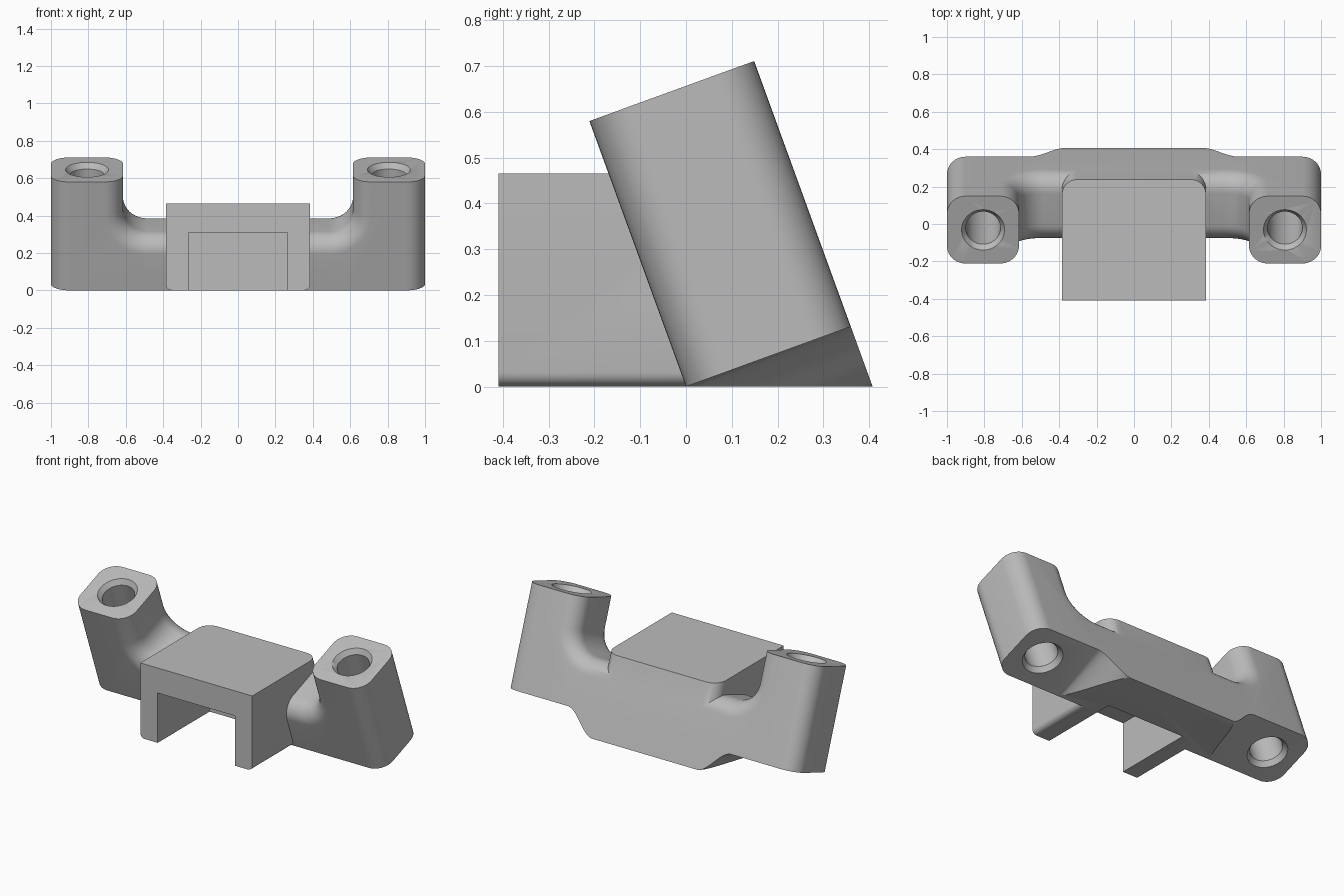
import bpy, bmesh, math
from mathutils import Matrix

if "Cube" in bpy.data.objects:
    bpy.data.objects.remove(bpy.data.objects["Cube"])

TILT = Matrix.Rotation(math.radians(20), 4, 'X')
DEPTH, HEIGHT, POST_IN, BRIDGE = 0.383, 0.617, 0.615, 0.30

grey = bpy.data.materials.new("plain_grey")
grey.use_nodes = True
grey.diffuse_color = (0.5, 0.5, 0.5, 1)
grey.node_tree.nodes["Principled BSDF"].inputs["Base Color"].default_value = (0.5, 0.5, 0.5, 1)


def finish(bm, name):
    bmesh.ops.recalc_face_normals(bm, faces=bm.faces)
    mesh = bpy.data.meshes.new(name)
    bm.to_mesh(mesh)
    bm.free()
    mesh.materials.append(grey)
    ob = bpy.data.objects.new(name, mesh)
    bpy.context.collection.objects.link(ob)
    return ob


def prism(points, move):
    """Extrude a closed outline of 3D points along a vector."""
    bm = bmesh.new()
    face = bm.faces.new([bm.verts.new(p) for p in points])
    ext = bmesh.ops.extrude_face_region(bm, geom=[face])["geom"]
    bmesh.ops.translate(bm, vec=move, verts=[v for v in ext if isinstance(v, bmesh.types.BMVert)])
    bmesh.ops.recalc_face_normals(bm, faces=bm.faces)
    return bm


def round_edges(bm, test, radius, segments):
    edges = [e for e in bm.edges if test(*e.verts)]
    bmesh.ops.bevel(bm, geom=edges, offset=radius, segments=segments, profile=0.5,
                    affect='EDGES', clamp_overlap=False)


def block(name, x, y0, y1, z0, z1):
    return finish(prism([(-x, y0, z0), (x, y0, z0), (x, y1, z0), (-x, y1, z0)], (0, 0, z1 - z0)), name)


def combine(target, tool, operation):
    mod = target.modifiers.new(operation, 'BOOLEAN')
    mod.operation, mod.solver, mod.object = operation, 'EXACT', tool
    bpy.context.view_layer.objects.active = target
    bpy.ops.object.modifier_apply(modifier=mod.name)
    bpy.data.objects.remove(tool)


# Tilted body: half outline from the bottom middle, round the post, to the bridge
half = []
for i in range(13):
    t = i / 12
    half.append((0.36 + 0.2 * t, -0.14 * (1 - t * t * (3 - 2 * t))))
half += [(1, 0), (1, HEIGHT), (POST_IN, HEIGHT)]
fillet = 0.13
for i in range(11):
    a = math.pi / 2 * i / 10
    half.append((POST_IN - fillet + fillet * math.cos(a), BRIDGE + fillet - fillet * math.sin(a)))
outline = half + [(-x, z) for x, z in reversed(half)]
bm = prism([(x, 0, z) for x, z in outline], (0, DEPTH, 0))


def soft_edge(a, b):
    if abs(a.co.y - b.co.y) > 0.01:
        return False
    outer = a.co.x == b.co.x and abs(a.co.x) > 0.99
    inner = all(abs(v.co.x) < 0.62 and v.co.z > 0.2 for v in (a, b))
    return outer or inner


round_edges(bm, soft_edge, 0.1, 10)
bmesh.ops.transform(bm, matrix=TILT, verts=bm.verts)
body = finish(bm, "bracket_body")
combine(body, block("ground_cutter", 1.5, -1, 1, -0.5, 0), 'DIFFERENCE')

# Centre housing: plan outline with round back corners, back leaning with the body
W, TOP, BACK, R = 0.385, 0.465, 0.407, 0.08
plan = [(W, -0.41), (W, 0.15)]
for i in range(9):
    a = math.pi / 2 * i / 8
    plan.append((W - R + R * math.cos(a), BACK - R + R * math.sin(a)))
plan += [(-x, y) for x, y in reversed(plan)]
bm = prism([(x, y, 0.0005) for x, y in plan], (0, 0, TOP))
for v in bm.verts:
    if v.co.y > 0.2:
        v.co.y -= v.co.z * math.tan(math.radians(20))
round_edges(bm, lambda a, b: max(a.co.z, b.co.z) < 0.01 and abs(a.co.x) > 0.38
            and a.co.x == b.co.x and min(a.co.y, b.co.y) < -0.4, 0.03, 5)
combine(body, finish(bm, "housing"), 'UNION')

# Slot under the housing, open to the front and below
combine(body, block("slot_cutter", 0.265, -0.6, 0.1, -0.1, 0.31), 'DIFFERENCE')

# Screw holes along the posts, chamfered at both ends
for side in (-1, 1):
    bm = bmesh.new()
    rings = []
    for z, r in ((-0.05, 0.115), (0, 0.115), (0.03, 0.093),
                 (HEIGHT - 0.03, 0.093), (HEIGHT, 0.115), (HEIGHT + 0.05, 0.115)):
        rings.append([bm.verts.new((side * 0.807 + r * math.cos(k * math.pi / 20),
                                    DEPTH / 2 + r * math.sin(k * math.pi / 20), z)) for k in range(40)])
    for low, high in zip(rings, rings[1:]):
        for k in range(40):
            n = (k + 1) % 40
            bm.faces.new((low[k], low[n], high[n], high[k]))
    bm.faces.new(rings[0])
    bm.faces.new(rings[-1])
    bmesh.ops.transform(bm, matrix=TILT, verts=bm.verts)
    combine(body, finish(bm, "hole_cutter"), 'DIFFERENCE')

bpy.ops.object.select_all(action='DESELECT')
body.select_set(True)
bpy.context.view_layer.objects.active = body
bpy.ops.object.shade_smooth_by_angle(angle=math.radians(30))
